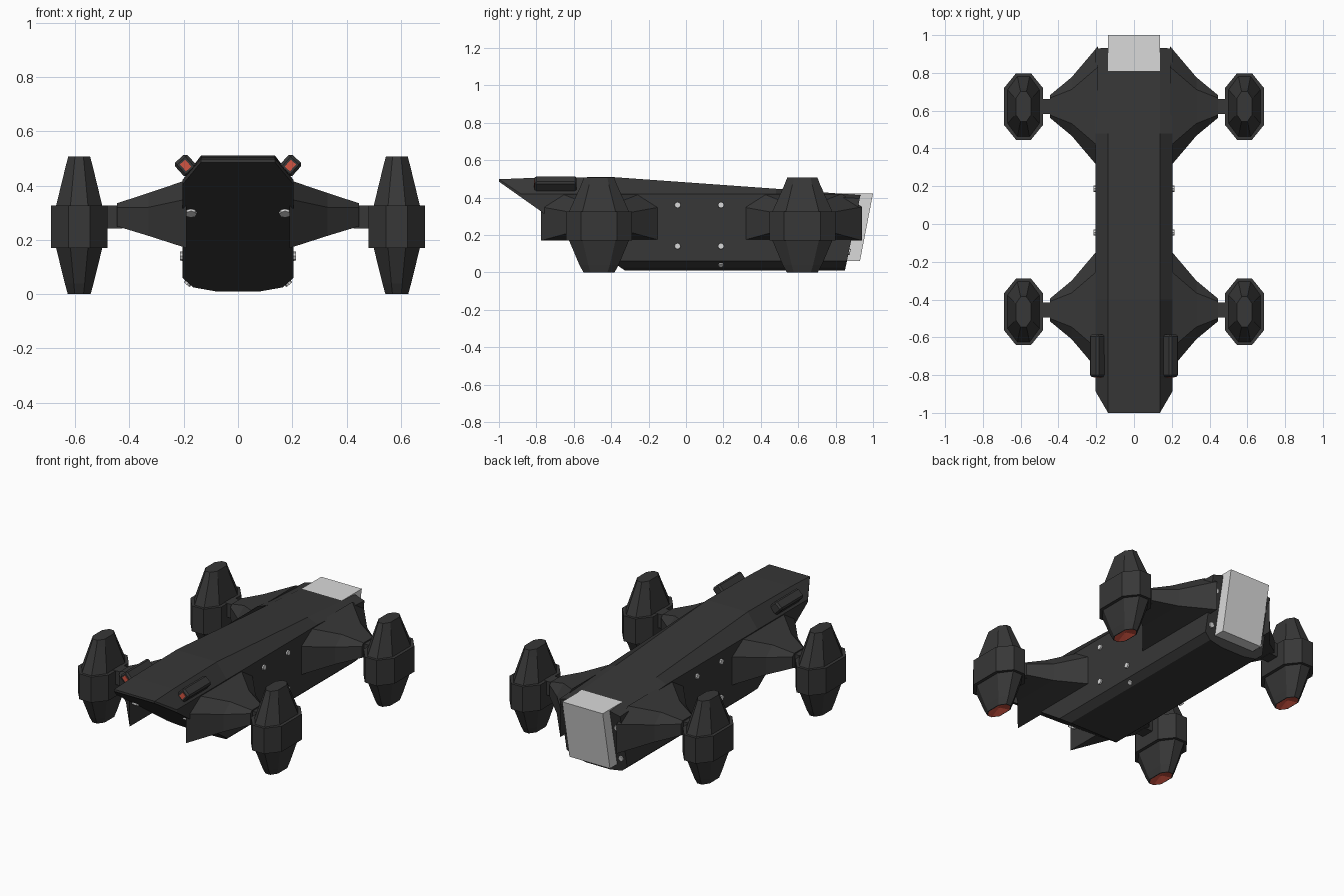
import bpy, bmesh
from math import radians, sqrt
from mathutils import Matrix, Vector

if "Cube" in bpy.data.objects:
    bpy.data.objects.remove(bpy.data.objects["Cube"], do_unlink=True)


def material(name, color):
    m = bpy.data.materials.new(name)
    m.use_nodes = True
    m.diffuse_color = (*color, 1)
    m.node_tree.nodes["Principled BSDF"].inputs["Base Color"].default_value = (*color, 1)
    return m


HULL = material("charcoal hull", (0.038, 0.038, 0.038))
PALE = material("pale grey", (0.7, 0.7, 0.7))
RED = material("glow red", (0.65, 0.09, 0.055))


def finish(bm, name, *mats):
    bmesh.ops.recalc_face_normals(bm, faces=bm.faces)
    mesh = bpy.data.meshes.new(name)
    bm.to_mesh(mesh)
    bm.free()
    for m in mats:
        mesh.materials.append(m)
    ob = bpy.data.objects.new(name, mesh)
    bpy.context.collection.objects.link(ob)
    return ob


def loft(rings):
    """Join equal-length rings of points with quads and cap both ends."""
    bm = bmesh.new()
    loops = [[bm.verts.new(p) for p in r] for r in rings]
    n = len(loops[0])
    for a, b in zip(loops, loops[1:]):
        for i in range(n):
            j = (i + 1) % n
            bm.faces.new((a[i], a[j], b[j], b[i]))
    bm.faces.new(loops[0])
    bm.faces.new(loops[-1])
    return bm


def mirrored(half):
    return half + [(-x, z) for x, z in reversed(half)]


# Hull: faceted prism trimmed by planes into the raked nose and tail
def hull_ring(y, top, shoulder):
    half = [(0.137, top), (0.205, shoulder), (0.205, 0.06), (0.165, 0.025), (0.08, 0.01)]
    return [(x, y, z) for x, z in mirrored(half)]


bm = loft([hull_ring(-1.2, 0.49, 0.42), hull_ring(-0.82, 0.505, 0.42),
           hull_ring(-0.4, 0.51, 0.42), hull_ring(0.48, 0.447, 0.42),
           hull_ring(1.1, 0.40, 0.385)])
bmesh.ops.recalc_face_normals(bm, faces=bm.faces)
for co, no in [((0, -1, 0.485), (0, -0.48, -0.68)), ((0, -1, 0.485), (0, -1, 0)),
               ((0.137, -1, 0), (0.12, -0.07, 0)), ((-0.137, -1, 0), (-0.12, -0.07, 0)),
               ((0, 0.85, 0.01), (0, 0.39, -0.08))]:
    cut = bmesh.ops.bisect_plane(bm, geom=bm.verts[:] + bm.edges[:] + bm.faces[:],
                                 dist=1e-5, plane_co=co, plane_no=no, clear_outer=True)
    bmesh.ops.holes_fill(bm, edges=[e for e in bm.edges if e.is_boundary], sides=0)
finish(bm, "hull", HULL)

# Rear cargo block
side = [(0.78, 0.422), (1.0, 0.422), (0.93, 0.06), (0.78, 0.06)]
finish(loft([[(x, y, z) for y, z in side] for x in (-0.137, 0.137)]), "rear_block", PALE)


def wing_ring(x, cy, edge, flat, low, edge_top, top):
    """Six-sided wing section across the given x."""
    half = [(flat, top), (edge, edge_top), (edge, low)]
    return [(x, cy + y, z) for y, z in mirrored(half)]


def pod_ring(cx, cy, z, a, b):
    pts = [(a, 0.55), (0.38, 1)]
    quarter = [(a, 0.55 * b), (0.38 * a, b)]
    half = quarter + [(-x, y) for x, y in reversed(quarter)]
    return [(cx + x, cy + y, z) for x, y in half + [(-x, -y) for x, y in half]]


def box(name, center, size, rot=Matrix(), mat=HULL):
    bm = bmesh.new()
    m = Matrix.Translation(center) @ rot @ Matrix.Diagonal((*size, 1))
    bmesh.ops.create_cube(bm, size=1, matrix=m)
    return finish(bm, name, mat)


def bolt(name, center, normal, radius=0.018, depth=0.016, mat=PALE):
    bm = bmesh.new()
    rot = Vector(normal).to_track_quat("Z", "Y").to_matrix().to_4x4()
    bmesh.ops.create_cone(bm, segments=8, radius1=radius, radius2=radius * 0.9, depth=depth,
                          cap_ends=True, matrix=Matrix.Translation(center) @ rot)
    return finish(bm, name, mat)


for s, label in ((1, "left"), (-1, "right")):
    for end, cy in (("front", -0.455), ("rear", 0.622)):
        tag = f"{end}_{label}"
        # Tapered wing and its axle
        finish(loft([wing_ring(s * 0.19, cy, 0.32, 0.21, 0.17, 0.35, 0.42),
                     wing_ring(s * 0.33, cy, 0.155, 0.09, 0.215, 0.32, 0.373),
                     wing_ring(s * 0.445, cy, 0.06, 0.045, 0.25, 0.32, 0.335)]),
               f"wing_{tag}", HULL)
        box(f"axle_{tag}", (s * 0.465, cy, 0.285), (0.08, 0.08, 0.085))

        # Engine pod with a raised belt and a recessed glowing nozzle below
        cx, py = s * 0.585, cy - 0.01 if cy < 0 else cy
        profile = [(0.0, 0.042, 0.083), (0.04, 0.053, 0.105), (0.17, 0.085, 0.16),
                   (0.17, 0.104, 0.176), (0.326, 0.104, 0.176), (0.326, 0.085, 0.16),
                   (0.47, 0.05, 0.095), (0.508, 0.04, 0.08)]
        bm = loft([pod_ring(cx, py, *p) for p in profile])
        bm.normal_update()
        nozzle = min(bm.faces, key=lambda f: f.calc_center_median().z)
        bmesh.ops.inset_region(bm, faces=[nozzle], thickness=0.005)
        hub = bmesh.ops.poke(bm, faces=[nozzle])
        for f in hub["faces"]:
            f.material_index = 1
        hub["verts"][0].co.z += 0.02
        finish(bm, f"engine_pod_{tag}", HULL, RED)

    # Canted gun pod with a red muzzle
    tilt = Matrix.Rotation(radians(s * 42), 4, "Y")
    gun = box(f"gun_{label}", (s * 0.193, -0.697, 0.474), (0.062, 0.225, 0.068), tilt)
    bevel = gun.modifiers.new("bevel", "BEVEL")
    bevel.width = 0.01
    bevel.segments = 1
    box(f"gun_muzzle_{label}", (s * 0.193, -0.81, 0.474), (0.026, 0.006, 0.034), tilt, RED)

    # Bolts on the flank, keel edge, nose and tail
    for i, y in enumerate((-0.045, 0.187)):
        for j, z in enumerate((0.14, 0.36)):
            bolt(f"flank_bolt_{label}_{i}{j}", (s * 0.206, y, z), (s, 0, 0))
    bolt(f"keel_bolt_{label}", (s * 0.184, 0.187, 0.041), (s * 0.66, 0, -0.75), 0.015)
    bolt(f"nose_lamp_{label}", (s * 0.173, -0.74, 0.302), (0, -0.48, -0.68), 0.023, 0.02)
    for j, z in enumerate((0.11, 0.31)):
        bolt(f"tail_bolt_{label}_{j}", (s * 0.172, 0.85 + (z - 0.01) * 0.205, z),
             (0, 0.39, -0.08))
